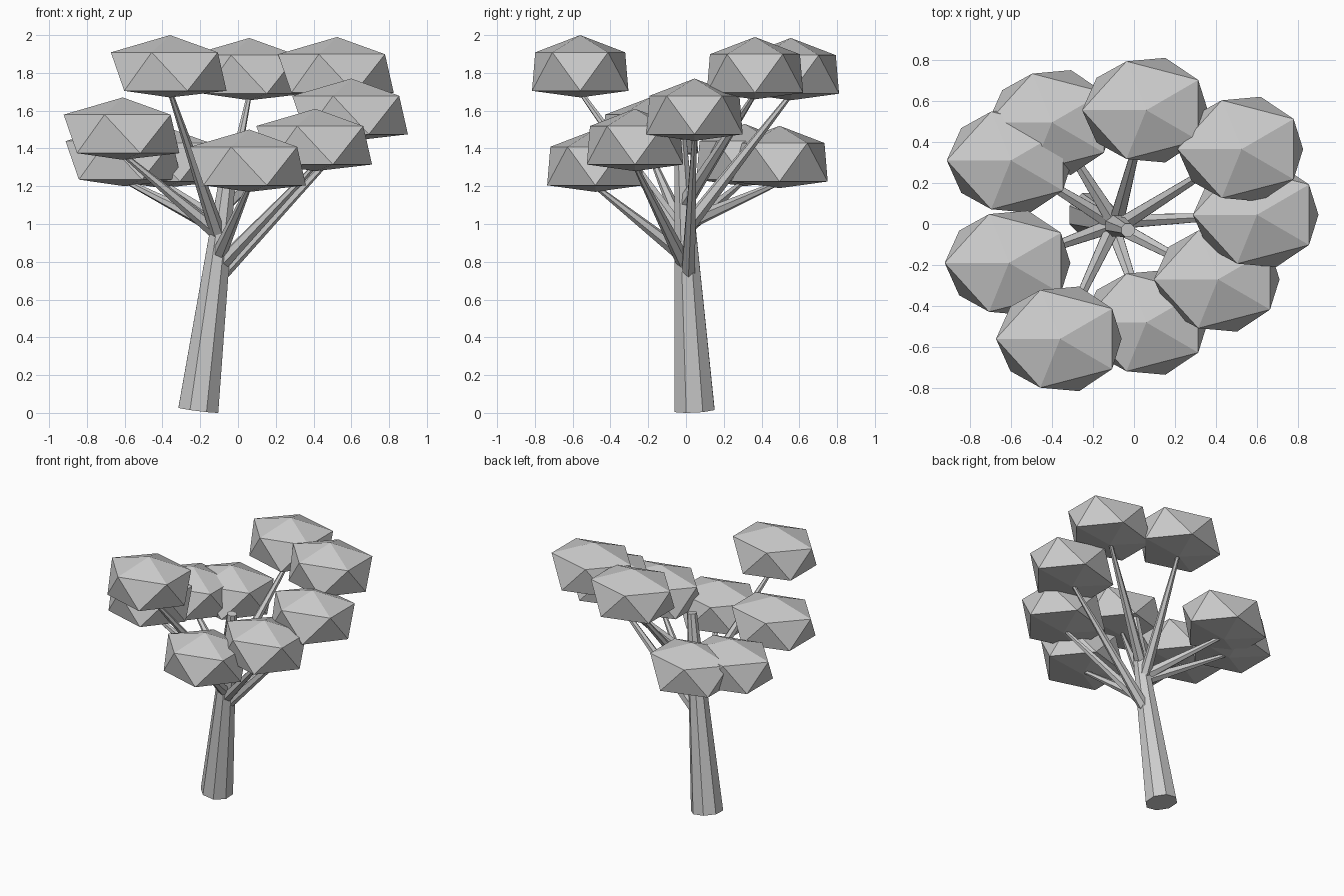
import bpy, bmesh
from mathutils import Vector, Matrix

if "Cube" in bpy.data.objects:
    bpy.data.objects.remove(bpy.data.objects["Cube"])


def make_object(name, bm):
    mesh = bpy.data.meshes.new(name)
    bm.to_mesh(mesh)
    bm.free()
    ob = bpy.data.objects.new(name, mesh)
    bpy.context.collection.objects.link(ob)
    return ob


def limb(name, start, end, r1, r2, sides):
    """Tapered straight limb between two points."""
    a, b = Vector(start), Vector(end)
    d = b - a
    mat = Matrix.Translation((a + b) / 2) @ d.to_track_quat('Z', 'Y').to_matrix().to_4x4()
    bm = bmesh.new()
    bmesh.ops.create_cone(bm, cap_ends=True, segments=sides, radius1=r1,
                          radius2=r2, depth=d.length, matrix=mat)
    return make_object(name, bm)


def leaf_clump(name, x, y, top):
    """Squashed icosahedron with a flattened underside; top = height of apex."""
    bm = bmesh.new()
    bmesh.ops.create_icosphere(bm, subdivisions=1, radius=1,
                               matrix=Matrix.Rotation(3.14159265, 4, 'Z'))
    for v in bm.verts:
        if v.co.z > 0:
            v.co = (v.co.x * 0.35, v.co.y * 0.28, v.co.z * 0.165)
        else:
            low = -0.165 if v.co.z < -0.9 else -0.13
            v.co = (v.co.x * 0.335, v.co.y * 0.30, low)
        v.co += Vector((x, y, top - 0.165))
    return make_object(name, bm)


# leaning trunk
base = Vector((-0.21, 0.045, 0.015))
tip = Vector((-0.03, -0.03, 1.45))
limb("trunk", base, tip, 0.115, 0.035, 8)

# clump x, y, top height, and the height where its branch leaves the trunk
clumps = [
    (-0.36, -0.56, 2.00, 0.92),
    (0.06, 0.555, 1.985, 0.97),
    (0.525, 0.365, 1.99, 1.10),
    (0.60, 0.045, 1.77, 0.70),
    (0.41, -0.27, 1.61, 0.76),
    (0.06, -0.48, 1.50, 0.82),
    (-0.61, -0.19, 1.67, 0.94),
    (-0.60, 0.31, 1.53, 0.97),
    (-0.40, 0.495, 1.52, 1.00),
]

# branches and leaf clumps
for i, (x, y, top, z0) in enumerate(clumps, 1):
    start = base.lerp(tip, (z0 - base.z) / (tip.z - base.z))
    limb(f"branch_{i}", start, (x, y, top - 0.30), 0.042, 0.013, 6)
    leaf_clump(f"leaf_clump_{i}", x, y, top)
